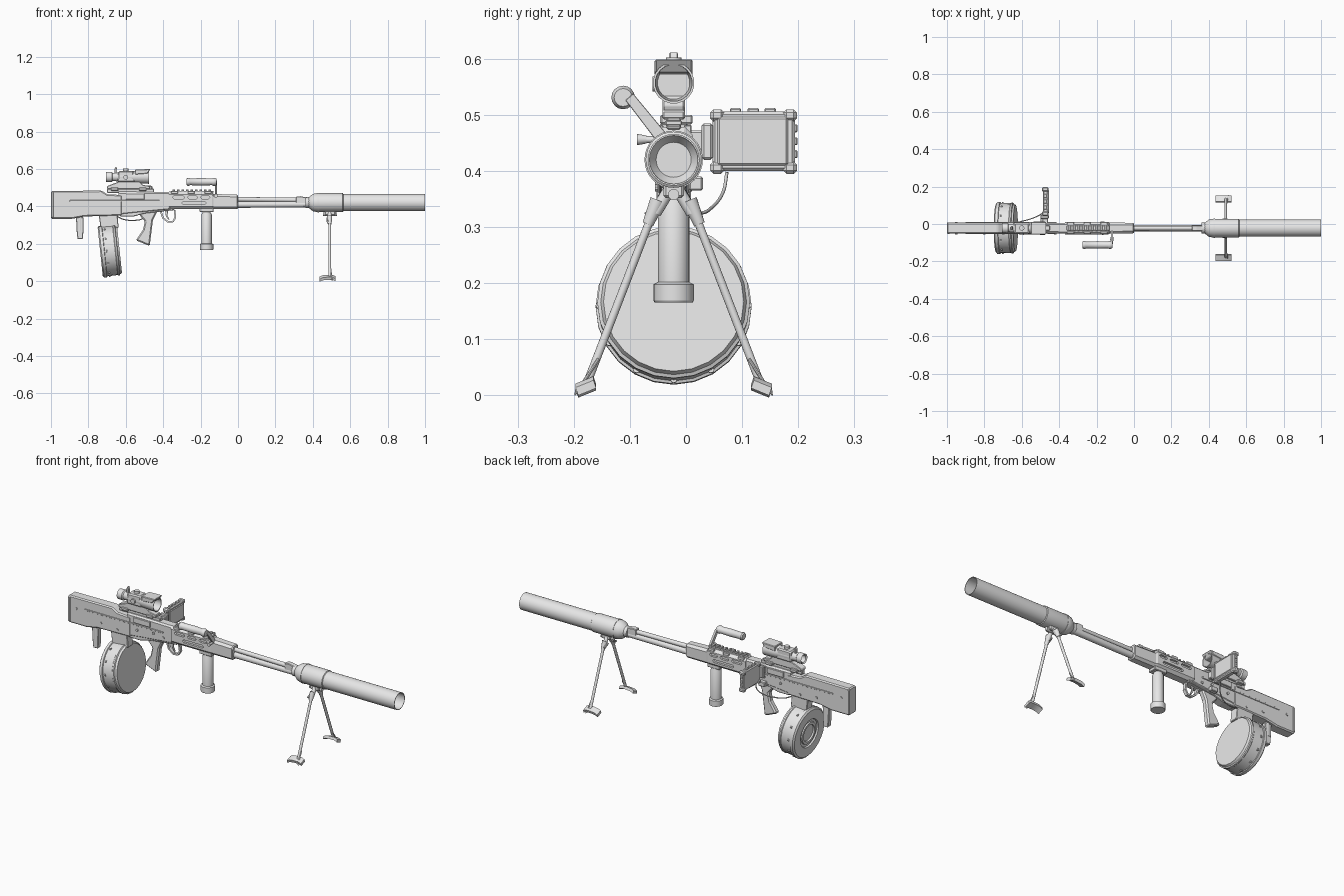
import bpy, bmesh, math
from mathutils import Vector

if "Cube" in bpy.data.objects:
    bpy.data.objects.remove(bpy.data.objects["Cube"])

YC = -0.022          # centre plane of the model
GREY = bpy.data.materials.new("plain grey")
GREY.diffuse_color = (0.8, 0.8, 0.8, 1)
GREY.use_nodes = True
GREY.node_tree.nodes["Principled BSDF"].inputs["Base Color"].default_value = GREY.diffuse_color


def finish(name, bm, bevel=0.0, smooth=True):
    bmesh.ops.recalc_face_normals(bm, faces=bm.faces)
    me = bpy.data.meshes.new(name)
    bm.to_mesh(me)
    bm.free()
    ob = bpy.data.objects.new(name, me)
    bpy.context.collection.objects.link(ob)
    me.materials.append(GREY)
    if bevel:
        m = ob.modifiers.new("bevel", 'BEVEL')
        m.width, m.segments = bevel, 1
    if smooth and not bevel:
        bpy.ops.object.select_all(action='DESELECT')
        ob.select_set(True)
        bpy.context.view_layer.objects.active = ob
        bpy.ops.object.shade_smooth_by_angle(angle=math.radians(32))
    return ob


def skin(bm, rings, cap=True):
    """Bridge equal vertex rings into a surface."""
    rings = [[bm.verts.new(p) for p in r] for r in rings]
    n = len(rings[0])
    for a, b in zip(rings, rings[1:]):
        for i in range(n):
            bm.faces.new((a[i], a[(i + 1) % n], b[(i + 1) % n], b[i]))
    if cap:
        bm.faces.new(rings[0])
        bm.faces.new(rings[-1])


def box(name, x, y, z, bevel=0.003):
    bm = bmesh.new()
    skin(bm, [[(u, y[0], z[0]), (u, y[1], z[0]), (u, y[1], z[1]), (u, y[0], z[1])] for u in x])
    return finish(name, bm, bevel)


def plate(name, pts, half, bevel=0.003, yc=YC):
    """Side outline in x, z extruded across y."""
    bm = bmesh.new()
    skin(bm, [[(x, yc + s * half, z) for x, z in pts] for s in (-1, 1)])
    return finish(name, bm, bevel)


def loft(name, sections, c=0.3):
    """Chamfered sections along x: (x, half width, bottom, top)."""
    bm, rings = bmesh.new(), []
    for x, w, z0, z1 in sections:
        k, m, h = w * c, (z0 + z1) / 2, (z1 - z0) / 2
        rings.append([(x, YC + y, m + z) for y, z in
                      ((-w, -h + k), (-w + k, -h), (w - k, -h), (w, -h + k),
                       (w, h - k), (w - k, h), (-w + k, h), (-w, h - k))])
    skin(bm, rings)
    return finish(name, bm, smooth=False)


def turn(name, origin, axis, profile, n=24):
    """Revolve (distance, radius) pairs about an axis."""
    o, a = Vector(origin), Vector(axis).normalized()
    u = a.orthogonal().normalized()
    v = a.cross(u)
    bm = bmesh.new()
    skin(bm, [[o + a * t + (u * math.cos(q) + v * math.sin(q)) * r
               for q in (math.tau * i / n for i in range(n))] for t, r in profile])
    return finish(name, bm)


def rod(name, p, q, r, r2=None, n=16):
    d = Vector(q) - Vector(p)
    return turn(name, p, d, [(0, r), (d.length, r if r2 is None else r2)], n)


def wire(name, pts, r):
    cu = bpy.data.curves.new(name, 'CURVE')
    cu.dimensions, cu.bevel_depth, cu.bevel_resolution = '3D', r, 2
    cu.resolution_u = 6
    s = cu.splines.new('BEZIER')
    s.bezier_points.add(len(pts) - 1)
    for b, p in zip(s.bezier_points, pts):
        b.co = p
        b.handle_left_type = b.handle_right_type = 'AUTO'
    cu.materials.append(GREY)
    ob = bpy.data.objects.new(name, cu)
    bpy.context.collection.objects.link(ob)


# Stock and receiver body
plate("stock", [(-1, .333), (-1, .482), (-.73, .484), (-.70, .465), (-.62, .46), (-.62, .35),
                (-.73, .348), (-.82, .346), (-.89, .333)], .029, .006)
plate("butt_pad", [(-1, .34), (-1, .476), (-.985, .476), (-.985, .34)], .031)
loft("receiver", [(-.64, .027, .352, .478), (-.55, .027, .362, .478), (-.36, .028, .38, .476)])
plate("lower_frame", [(-.63, .345), (-.63, .40), (-.34, .405), (-.34, .38), (-.5, .362), (-.56, .345)], .024)
for s in (-1, 1):
    y = YC + s * .029
    box("side_rail", (-.9, -.42), (y - .003, y + .003), (.425, .433), .001)
    box("side_cover", (-.60, -.50), (y - .004, y + .004), (.437, .468), .002)
    for x, z in ((-.95, .42), (-.80, .38), (-.70, .37), (-.58, .40), (-.48, .41), (-.42, .40)):
        rod("pin", (x, YC, z), (x, YC + s * .033, z), .007, n=10)
box("selector", (-.50, -.46), (.005, .03), (.365, .39))
rod("rear_stub", (-.845, YC, .345), (-.845, YC, .27), .016, n=12)
plate("rear_grip", [(-.866, .34), (-.825, .34), (-.827, .26), (-.83, .225), (-.858, .225), (-.862, .26)], .014)

# Drum magazine and neck, leaning slightly
plate("magazine_neck", [(-.745, .36), (-.645, .36), (-.638, .285), (-.735, .285)], .024)
a = math.radians(6)
turn("drum_magazine", (-.685, YC, .162), (math.cos(a), 0, math.sin(a)),
     [(-.042, .03), (-.042, .045), (-.05, .047), (-.05, .06), (-.044, .062), (-.044, .075),
      (-.052, .078), (-.052, .130), (-.045, .139), (-.03, .139), (-.028, .134), (.028, .133),
      (.031, .136), (.039, .136), (.042, .130), (.052, .125)], 24)
for i in range(12):
    q = math.tau * i / 12
    c = Vector((-.685, YC, .162)) + Vector((-math.sin(a), 0, math.cos(a))) * .133 * math.cos(q)
    c.y += .133 * math.sin(q)
    ax = Vector((math.cos(a), 0, math.sin(a)))
    rod("drum_rivet", c - ax * .02, c - ax * .012, .006, n=8)

# Pistol grip, trigger and guard
plate("pistol_grip", [(-.535, .37), (-.43, .377), (-.455, .325), (-.462, .27), (-.472, .188),
                      (-.546, .218), (-.508, .275), (-.498, .32), (-.52, .345)], .017, .007)
outer = [(-.42, .378), (-.405, .335), (-.375, .312), (-.345, .315), (-.33, .34), (-.335, .38)]
inner = [(-.41, .378), (-.397, .34), (-.373, .321), (-.35, .323), (-.339, .343), (-.344, .38)]
bm = bmesh.new()
skin(bm, [[(x0, YC - h, z0), (x0, YC + h, z0), (x1, YC + h, z1), (x1, YC - h, z1)]
          for (x0, z0), (x1, z1) in zip(outer, inner) for h in (.009,)])
finish("trigger_guard", bm)
plate("trigger", [(-.39, .38), (-.375, .38), (-.376, .35), (-.366, .33), (-.374, .329), (-.386, .35)], .004, .001)

# Handguard with slot pockets
guard = loft("handguard", [(-.37, .034, .385, .478), (-.14, .034, .385, .478), (-.13, .030, .385, .466),
                           (-.005, .028, .385, .462), (0, .024, .39, .457)], .42)
bm = bmesh.new()
for s in (-1, 1):
    for x0, x1, z in ((-.35, -.285, .448), (-.27, -.215, .448), (-.20, -.15, .448), (-.30, -.17, .418)):
        h = .008
        o = [(x0, z), (x0 + h, z + h), (x1 - h, z + h), (x1, z), (x1 - h, z - h), (x0 + h, z - h)]
        skin(bm, [[(x, YC + s * d, zz) for x, zz in o] for d in (.022, .06)])
cutter = finish("slot_cutter", bm, smooth=False)
cutter.hide_render = True
cutter.hide_viewport = True
m = guard.modifiers.new("slots", 'BOOLEAN')
m.object, m.operation, m.solver = cutter, 'DIFFERENCE', 'EXACT'
box("top_rail", (-.36, -.13), (YC - .013, YC + .013), (.474, .482))
for i in range(9):
    x = -.35 + i * .024
    box("rail_tooth", (x, x + .013), (YC - .015, YC + .015), (.481, .490), .002)
for s in (-1, 1):
    for x in (-.34, -.25, -.16):
        y = YC + s * .025
        box("guard_clip", (x - .018, x + .018), (y - .007, y + .007), (.466, .482), .002)

# Barrel, gas tube and large muzzle tube
rod("barrel", (-.02, YC, .409), (.43, YC, .411), .017)
rod("gas_tube", (-.02, YC, .438), (.35, YC, .434), .012)
plate("gas_block", [(.31, .40), (.31, .452), (.335, .454), (.375, .445), (.375, .40)], .015)
turn("muzzle_tube", (0, YC, .42), (1, 0, 0),
     [(.37, .022), (.385, .034), (.40, .046), (.42, .050), (.56, .050), (.563, .046), (1, .046),
      (1, .043), (.45, .042), (.42, .023)], 32)
rod("muzzle_collar", (.36, YC, .42), (.385, YC, .42), .029)
rod("tube_band", (.425, YC, .42), (.433, YC, .42), .052, n=32)

# Vertical foregrip
turn("foregrip", (-.168, YC, .166), (0, 0, 1),
     [(0, .034), (.003, .036), (.032, .036), (.036, .028), (.19, .028), (.20, .022), (.225, .022)], 24)
box("foregrip_clamp", (-.205, -.13), (YC - .024, YC + .024), (.37, .392))

# Folding carry handle
turn("carry_handle", (-.275, -.112, .531), (1, 0, 0),
     [(0, .017), (.006, .021), (.014, .021), (.02, .018), (.08, .020), (.135, .018), (.142, .021),
      (.152, .021), (.16, .016)], 16)
bm = bmesh.new()
skin(bm, [[(x, -.108, .526), (x, -.094, .538), (x, -.036, .468), (x, -.054, .455)] for x in (-.124, -.112)])
finish("handle_arm", bm, .001)
rod("handle_knob", (-.118, -.087, .456), (-.118, -.07, .456), .010, .007)
rod("handle_pivot", (-.118, -.07, .456), (-.118, -.035, .456), .006)

# Scope with mount
turn("scope_tube", (0, YC, .557), (1, 0, 0),
     [(-.67, .02), (-.70, .020), (-.705, .027), (-.675, .028), (-.67, .022), (-.64, .024), (-.63, .030),
      (-.57, .030), (-.55, .034), (-.475, .037), (-.475, .033), (-.53, .029)], 20)
plate("scope_hood", [(-.55, .57), (-.55, .597), (-.468, .599), (-.485, .575)], .034)
plate("scope_body", [(-.645, .53), (-.64, .588), (-.56, .59), (-.55, .53)], .029, .006)
plate("scope_base", [(-.70, .492), (-.70, .508), (-.63, .535), (-.53, .535), (-.51, .515), (-.47, .508), (-.47, .492)], .02)
box("scope_rail", (-.70, -.45), (YC - .013, YC + .013), (.472, .494))
for x in (-.66, -.51):
    box("rail_clamp", (x - .02, x + .02), (YC - .024, YC + .034), (.483, .500))
rod("scope_dial", (-.60, YC, .58), (-.60, YC, .602), .014)
rod("side_dial", (-.60, YC - .02, .555), (-.60, YC - .038, .555), .013)
plate("scope_post", [(-.66, .575), (-.66, .60), (-.653, .613), (-.646, .60), (-.646, .575)], .008, .002)

# Side display box with padded corners, buttons and mount
box("display_box", (-.487, -.46), (.047, .194), (.40, .506), .005)
box("display_face", (-.462, -.455), (.056, .182), (.41, .496), .004)
for y in (.043, .173):
    for z in (.395, .488):
        box("corner_pad", (-.492, -.457), (y, y + .025), (z, z + .022), .006)
for y in (.088, .12, .15):
    box("top_button", (-.482, -.466), (y - .01, y + .01), (.503, .512), .002)
for z in (.43, .453, .476):
    box("side_button", (-.482, -.466), (.192, .199), (z - .007, z + .007), .002)
box("box_mount", (-.50, -.455), (.028, .048), (.42, .485), .004)
box("mount_arm", (-.49, -.46), (0, .035), (.435, .472))
wire("cable", [(-.475, .073, .398), (-.48, .066, .362), (-.51, .045, .334), (-.56, .025, .325),
               (-.61, .012, .33), (-.645, 0, .345)], .003)

# Bipod with clawed feet
box("bipod_head", (.465, .52), (YC - .018, YC + .018), (.352, .378), .004)
rod("bipod_hinge", (.455, YC, .358), (.53, YC, .358), .010)
for s in (-1, 1):
    def at(d, z, x=.49):
        return Vector((x, YC + s * d, z))
    rod("leg_hinge", at(.008, .366), at(.033, .325), .011)
    rod("leg_socket", at(.028, .348), at(.046, .305), .014, .010)
    rod("leg_tube", at(.04, .318), at(.155, .02), .0075, n=12)
    rod("leg_strut", at(.134, .065, .497), at(.163, .02, .50), .003, n=8)
    rod("leg_latch", at(.02, .335, .478), at(.05, .32, .478), .006, n=10)
    bm = bmesh.new()
    skin(bm, [[at(.138, z + .008, x), at(.170, z - .005, x), at(.175, z + .009, x), at(.143, z + .022, x)]
              for x, z in ((.435, .001), (.45, .009), (.475, .012), (.505, .012), (.52, .005))])
    finish("foot", bm)
    rod("foot_claw", at(.170, .014, .50), at(.176, .0, .505), .005, .001, 8)
